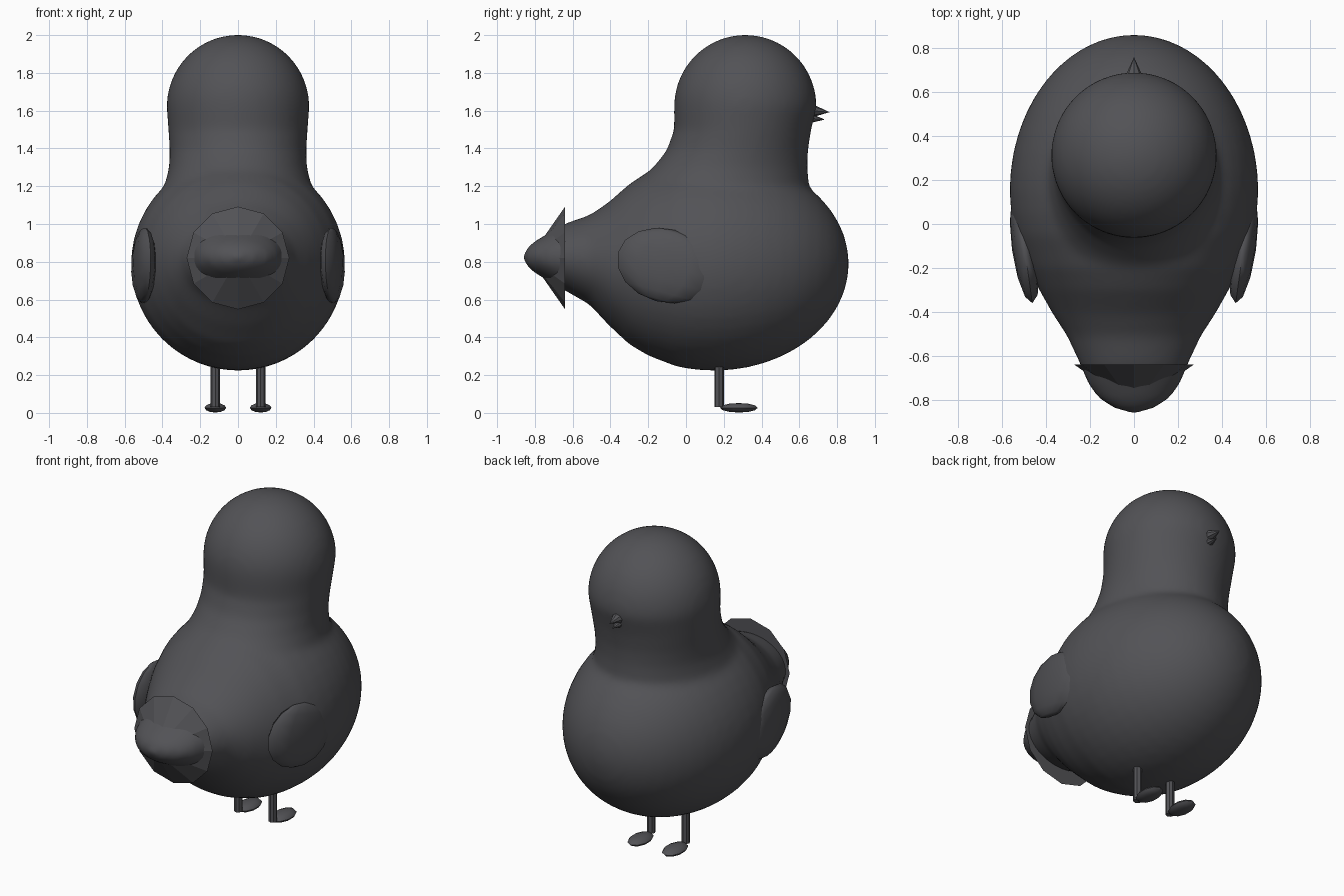
import bpy, bmesh, math
from mathutils import Matrix, Vector

if "Cube" in bpy.data.objects:
    bpy.data.objects.remove(bpy.data.objects["Cube"])

grey = bpy.data.materials.new("charcoal grey")
grey.diffuse_color = (0.085, 0.085, 0.093, 1)
grey.use_nodes = True
grey.node_tree.nodes["Principled BSDF"].inputs["Base Color"].default_value = grey.diffuse_color


def finish(name, bm, smooth=None):
    bmesh.ops.recalc_face_normals(bm, faces=bm.faces)
    me = bpy.data.meshes.new(name)
    bm.to_mesh(me)
    bm.free()
    ob = bpy.data.objects.new(name, me)
    bpy.context.collection.objects.link(ob)
    me.materials.append(grey)
    if smooth:
        bpy.ops.object.select_all(action='DESELECT')
        ob.select_set(True)
        bpy.context.view_layer.objects.active = ob
        bpy.ops.object.shade_smooth_by_angle(angle=math.radians(smooth))
    return ob


def loft(bm, sections, place, n=48):
    """Closed skin through elliptical sections, positioned by place(section, cos, sin)."""
    rings = [[bm.verts.new(place(s, math.cos(2 * math.pi * i / n), math.sin(2 * math.pi * i / n)))
              for i in range(n)] for s in sections]
    for a, b in zip(rings, rings[1:]):
        for i in range(n):
            j = (i + 1) % n
            bm.faces.new((a[i], a[j], b[j], b[i]))
    bm.faces.new(rings[0][::-1])
    bm.faces.new(rings[-1])


def ellipsoid(name, loc, size, rot=Matrix(), u=12, v=8, smooth=40):
    bm = bmesh.new()
    m = Matrix.Translation(loc) @ rot @ Matrix.Diagonal((*size, 1))
    bmesh.ops.create_uvsphere(bm, u_segments=u, v_segments=v, radius=1, matrix=m)
    return finish(name, bm, smooth)


def cone(name, base, tip, radius, sides, flat=1.0, smooth=None, r2=0.0):
    bm = bmesh.new()
    d = Vector(tip) - Vector(base)
    rot = d.to_track_quat('Z', 'Y').to_matrix().to_4x4()
    m = Matrix.Translation((Vector(base) + Vector(tip)) / 2) @ rot @ Matrix.Diagonal((1, flat, 1, 1))
    bmesh.ops.create_cone(bm, cap_ends=True, segments=sides, radius1=radius, radius2=r2,
                          depth=d.length, matrix=m)
    return finish(name, bm, smooth)


# Body and tail tip: sections along y as (y, centre z, half width, half height)
torso = [(-0.86, 0.825, 0.02, 0.015), (-0.84, 0.825, 0.09, 0.05), (-0.80, 0.825, 0.155, 0.085),
         (-0.73, 0.825, 0.21, 0.125), (-0.64, 0.825, 0.245, 0.178), (-0.51, 0.81, 0.305, 0.237),
         (-0.41, 0.79, 0.37, 0.325), (-0.30, 0.787, 0.432, 0.425), (-0.20, 0.79, 0.482, 0.487),
         (-0.05, 0.79, 0.54, 0.545), (0.05, 0.79, 0.56, 0.562)]
for k in range(13):
    a = math.radians(k * 7.4)
    r = 0.567 * math.cos(a)
    torso.append((0.15 + 0.712 * math.sin(a), 0.79, r, r))
# Neck and domed head: sections along z as (z, centre y, half width, half depth)
head = [(1.05, 0.17, 0.43, 0.44), (1.22, 0.195, 0.385, 0.455), (1.30, 0.235, 0.365, 0.408),
        (1.39, 0.272, 0.362, 0.374), (1.50, 0.30, 0.369, 0.363)]
for k in range(13):
    a = math.radians(k * 7.4)
    r = 0.378 * math.cos(a)
    head.append((1.622 + 0.38 * math.sin(a), 0.314, r, r))

bm = bmesh.new()
loft(bm, torso, lambda s, c, n: (s[2] * c, s[0], s[1] + s[3] * n))
loft(bm, head, lambda s, c, n: (s[2] * c, s[1] + s[3] * n, s[0]))
body = finish("body", bm)
# Blend neck into torso
rem = body.modifiers.new("blend", 'REMESH')
rem.mode = 'VOXEL'
rem.voxel_size = 0.022
rem.use_smooth_shade = True
sm = body.modifiers.new("soften", 'SMOOTH')
sm.factor = 0.5
sm.iterations = 8

# Flared tail collar
cone("tail_collar", (0, -0.64, 0.82), (0, -0.83, 0.82), 0.272, 12)

# Beak halves
cone("upper_beak", (0, 0.66, 1.60), (0, 0.76, 1.592), 0.045, 8, 0.85)
cone("lower_beak", (0, 0.65, 1.56), (0, 0.735, 1.553), 0.035, 8, 0.8)

# Wings, legs and feet
for side, s in (("left", -1), ("right", 1)):
    tilt = Matrix.Rotation(s * math.radians(-8), 4, 'Z') @ Matrix.Rotation(math.radians(-15), 4, 'X')
    ellipsoid(side + "_wing", (s * 0.498, -0.11, 0.78), (0.058, 0.262, 0.195), tilt)
    cone(side + "_leg", (s * 0.12, 0.175, 0.03), (s * 0.12, 0.175, 0.3), 0.025, 8, r2=0.025)
    ellipsoid(side + "_foot", (s * 0.12, 0.28, 0.027), (0.06, 0.1, 0.025), u=10, v=6)
